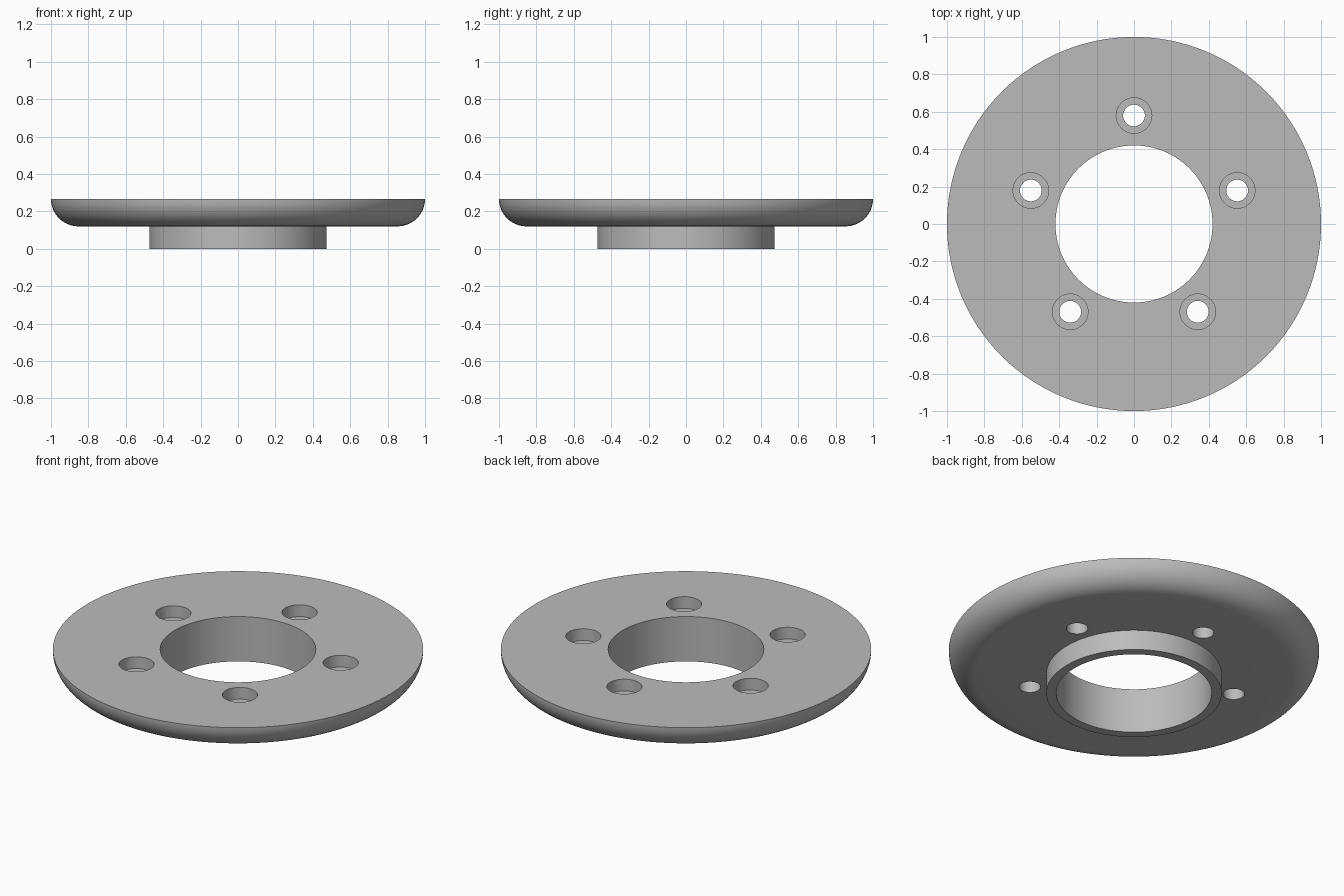
import bpy, bmesh, math
from mathutils import Matrix, Vector

cube = bpy.data.objects.get("Cube")
if cube:
    bpy.data.objects.remove(cube, do_unlink=True)

HEIGHT, FLANGE_Z = 0.267, 0.12
BORE_R, HUB_R, RIM_R = 0.42, 0.473, 1.0
BOLT_CIRCLE, HOLE_R, SEAT_R, SEAT_DEPTH = 0.58, 0.058, 0.095, 0.07

grey = bpy.data.materials.new("plain grey")
grey.use_nodes = True
colour = (0.5, 0.5, 0.5, 1)
grey.diffuse_color = colour
grey.node_tree.nodes["Principled BSDF"].inputs["Base Color"].default_value = colour


def lathe(name, profile, steps):
    """Revolve a closed (radius, z) profile around the z axis."""
    bm = bmesh.new()
    verts = [bm.verts.new((r, 0, z)) for r, z in profile]
    edges = [bm.edges.new((a, b)) for a, b in zip(verts, verts[1:] + verts[:1])]
    bmesh.ops.spin(bm, geom=verts + edges, axis=(0, 0, 1), cent=(0, 0, 0),
                   angle=math.tau, steps=steps, use_duplicate=False)
    bmesh.ops.remove_doubles(bm, verts=bm.verts, dist=1e-5)
    bmesh.ops.recalc_face_normals(bm, faces=bm.faces)
    mesh = bpy.data.meshes.new(name)
    bm.to_mesh(mesh)
    bm.free()
    obj = bpy.data.objects.new(name, mesh)
    bpy.context.collection.objects.link(obj)
    return obj


# Flange with rounded lower rim, and the hub below it, in one profile
fillet = HEIGHT - FLANGE_Z
arc = [(RIM_R - fillet + fillet * math.sin(t), HEIGHT - fillet * math.cos(t))
       for t in (i * math.pi / 32 for i in range(17))]
flange = lathe("hub_flange", [(BORE_R, HEIGHT), (BORE_R, 0), (HUB_R, 0),
                              (HUB_R, FLANGE_Z)] + arc, 128)
flange.data.materials.append(grey)


# Five counterbored bolt holes
def cylinder(bm, radius, low, high, centre):
    bmesh.ops.create_cone(bm, cap_ends=True, segments=48, radius1=radius,
                          radius2=radius, depth=high - low,
                          matrix=Matrix.Translation(centre + Vector((0, 0, (low + high) / 2))))


def cut(name, radius, low):
    bm = bmesh.new()
    for i in range(5):
        a = math.pi / 2 + i * math.tau / 5
        centre = Vector((math.cos(a), math.sin(a), 0)) * BOLT_CIRCLE
        cylinder(bm, radius, low, HEIGHT + 0.1, centre)
    mesh = bpy.data.meshes.new(name)
    bm.to_mesh(mesh)
    bm.free()
    cutter = bpy.data.objects.new(name, mesh)
    cutter.hide_render = True
    bpy.context.collection.objects.link(cutter)
    mod = flange.modifiers.new(name, "BOOLEAN")
    mod.operation, mod.solver, mod.object = "DIFFERENCE", "EXACT", cutter
    bpy.ops.object.modifier_apply(modifier=mod.name)
    bpy.data.objects.remove(cutter, do_unlink=True)


bpy.ops.object.select_all(action="DESELECT")
bpy.context.view_layer.objects.active = flange
flange.select_set(True)
cut("bolt_hole_cutter", HOLE_R, 0.02)
cut("bolt_seat_cutter", SEAT_R, HEIGHT - SEAT_DEPTH)

# Smooth round walls, crisp edges
bpy.ops.object.shade_smooth_by_angle(angle=math.radians(30))
